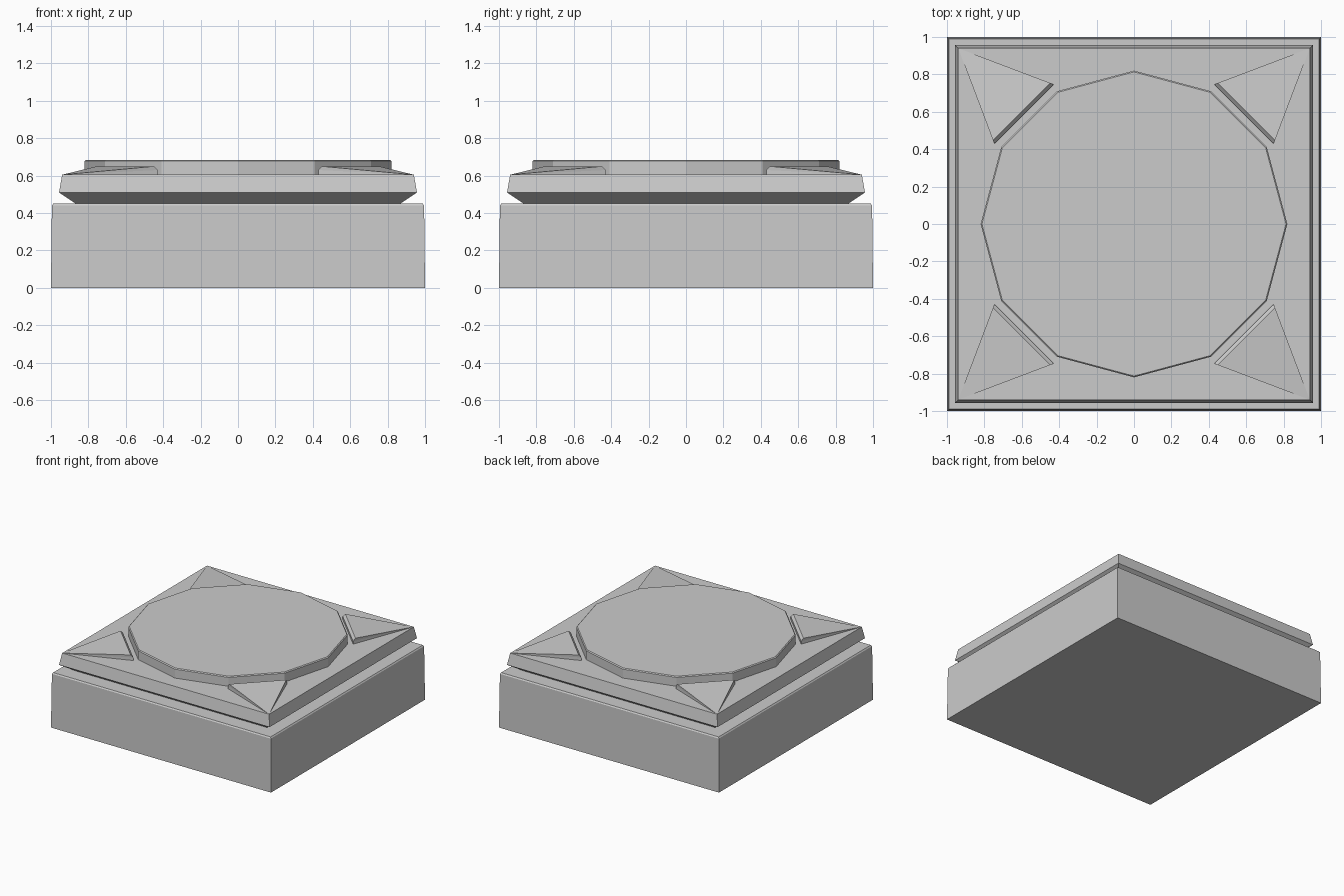
import bpy, bmesh, math
from mathutils import Matrix, Vector

if "Cube" in bpy.data.objects:
    bpy.data.objects.remove(bpy.data.objects["Cube"])


def finish(name, bm):
    bmesh.ops.recalc_face_normals(bm, faces=bm.faces)
    mesh = bpy.data.meshes.new(name)
    bm.to_mesh(mesh)
    bm.free()
    obj = bpy.data.objects.new(name, mesh)
    bpy.context.collection.objects.link(obj)
    return obj


def loft(name, sides, profile, turn=0.0):
    """Stack regular polygon rings given as (corner radius, height)."""
    bm = bmesh.new()
    rings = []
    for r, z in profile:
        angles = [turn + 2 * math.pi * i / sides for i in range(sides)]
        rings.append([bm.verts.new((r * math.cos(a), r * math.sin(a), z)) for a in angles])
    for low, high in zip(rings, rings[1:]):
        for i in range(sides):
            j = (i + 1) % sides
            bm.faces.new((low[i], low[j], high[j], high[i]))
    bm.faces.new(rings[0])
    bm.faces.new(rings[-1])
    return finish(name, bm)


def square(name, profile):
    """Square loft described by half widths."""
    return loft(name, 4, [(h * math.sqrt(2), z) for h, z in profile], math.pi / 4)


# Plain block and the undercut slab above it
square("base_block", [(1.0, 0), (0.995, 0.44), (0.988, 0.45)])
square("upper_slab", [(0.86, 0.445), (0.957, 0.51), (0.94, 0.605)])

# Twelve-sided column seat
loft("column_seat", 12, [(0.82, 0.60), (0.82, 0.678), (0.813, 0.685)])

# Corner spurs: sloping triangular wedges with a bevelled inner edge
for k in range(4):
    bm = bmesh.new()
    tip = bm.verts.new((0.94, 0.94, 0.605))
    a, b = [], []
    for off, z in ((0.0, 0.605), (0.0, 0.63), (0.018, 0.65)):
        a.append(bm.verts.new((0.43 + off, 0.745 + off * 0.5, z)))
        b.append(bm.verts.new((0.745 + off * 0.5, 0.43 + off, z)))
    for i in range(2):
        bm.faces.new((a[i], b[i], b[i + 1], a[i + 1]))
        bm.faces.new((a[i], a[i + 1], tip))
        bm.faces.new((b[i], b[i + 1], tip))
    bm.faces.new((a[2], b[2], tip))
    bm.faces.new((a[0], b[0], tip))
    bmesh.ops.rotate(bm, verts=bm.verts, cent=Vector((0, 0, 0)),
                     matrix=Matrix.Rotation(k * math.pi / 2, 3, 'Z'))
    finish("corner_spur_%d" % (k + 1), bm)
